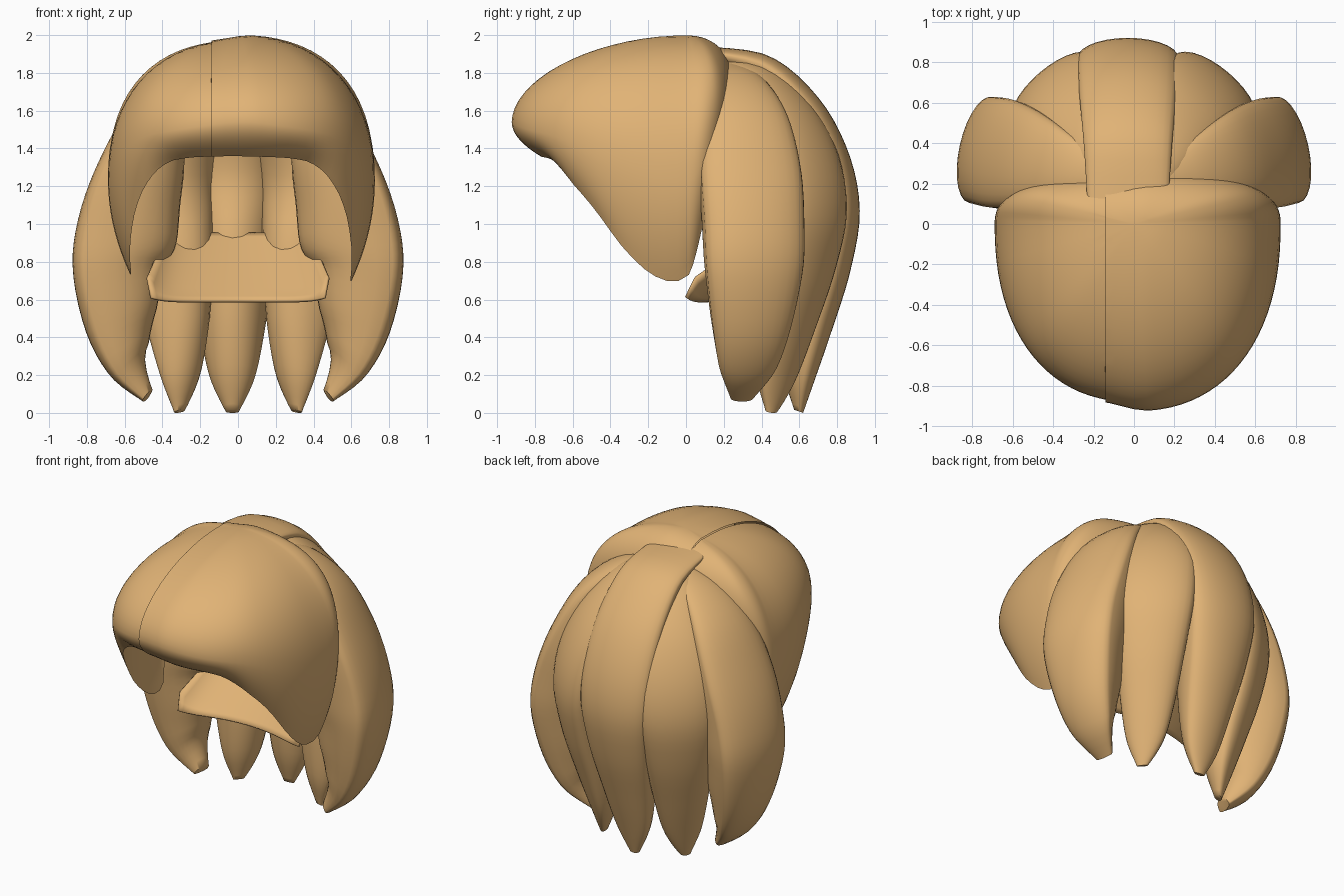
import bpy, bmesh, math
from mathutils import Vector

if "Cube" in bpy.data.objects:
    bpy.data.objects.remove(bpy.data.objects["Cube"])

hair = bpy.data.materials.new("blond_hair")
hair.diffuse_color = (0.75, 0.45, 0.18, 1)
hair.use_nodes = True
hair.node_tree.nodes["Principled BSDF"].inputs["Base Color"].default_value = hair.diffuse_color


def catmull(a, b, c, d, t):
    return b + 0.5 * t * (c - a + t * (2*a - 5*b + 4*c - d + t * (3*(b - c) + d - a)))


def sample(rows, s):
    """Smoothly sample a list of equal-length tuples, s in 0..1."""
    f = s * (len(rows) - 1)
    i = min(int(f), len(rows) - 2)
    k = [rows[max(0, min(len(rows) - 1, i + j))] for j in (-1, 0, 1, 2)]
    return [catmull(*v, f - i) for v in zip(*k)]


def keyed(keys, x):
    """Linear value through (position, value) keys."""
    for (x0, v0), (x1, v1) in zip(keys, keys[1:]):
        if x <= x1:
            return v0 + (v1 - v0) * (x - x0) / (x1 - x0)
    return keys[-1][1]


def soft(keys, x):
    return sum(keyed(keys, min(180, abs(x + d))) for d in (-6, -3, 0, 3, 6)) / 5


def power(v, p):
    return math.copysign(abs(v) ** p, v)


def finish(name, bm, angle=50):
    bmesh.ops.remove_doubles(bm, verts=bm.verts, dist=0.0005)
    bmesh.ops.recalc_face_normals(bm, faces=bm.faces)
    mesh = bpy.data.meshes.new(name)
    bm.to_mesh(mesh)
    bm.free()
    mesh.materials.append(hair)
    ob = bpy.data.objects.new(name, mesh)
    bpy.context.collection.objects.link(ob)
    bpy.ops.object.select_all(action='DESELECT')
    ob.select_set(True)
    bpy.context.view_layer.objects.active = ob
    bpy.ops.object.shade_smooth_by_angle(angle=math.radians(angle))
    return ob


def skin(bm, rings, closed=True):
    vs = [[bm.verts.new(p) for p in r] for r in rings]
    n = len(vs[0])
    for a, b in zip(vs, vs[1:]):
        for j in range(n if closed else n - 1):
            bm.faces.new((a[j], a[(j+1) % n], b[(j+1) % n], b[j]))
    return vs


# Fringe: hollow dome, heights of its widest line and lower rim by angle from the front
WIDEST = [(0, 1.55), (45, 1.47), (90, 1.2), (113, 1.4), (130, 1.55), (180, 1.72)]
RIM = [(0, 1.36), (25, 1.35), (38, 1.32), (57, 1.1), (71, 0.82), (83, 0.68), (91, 0.69),
       (100, 0.85), (110, 1.05), (125, 1.4), (180, 1.65)]
CURL = [(0, 0.17), (25, 0.15), (45, 0.08), (65, 0.1), (85, 0.19), (100, 0.12), (120, 0.04),
        (180, 0.03)]
ROUND = [(0, 1.85), (90, 2.25), (180, 2.25)]


def fringe_point(deg, s, thick):
    th = math.radians(deg)
    ze, zb, curl = soft(WIDEST, abs(deg)), soft(RIM, abs(deg)), soft(CURL, abs(deg))
    e = 2 / keyed(ROUND, abs(deg))
    # rounded-square outline, tighter behind the ears
    k = 2 / 2.25 if abs(deg) < 90 else 2 / 2.5
    ox = 0.725 * power(math.sin(th), k)
    oy = -power(math.cos(th), k) * (0.925 if abs(deg) < 90 else 0.26)
    if s < 0.65:
        a = s / 0.65 * math.pi / 2
        r = math.sin(a) ** e * (1 - thick)
        z = ze + (2 - thick - ze) * max(0, math.cos(a)) ** e
    else:
        t = (s - 0.65) / 0.35
        r = (1 - curl * t ** 2) - thick * (1 - t ** 1.5)
        z = ze - (ze - zb) * t
    return Vector((ox * r, oy * r, z))


def fringe(name, side):
    bm = bmesh.new()
    steps = [(i / 26, 0) for i in range(27)] + [(i / 26, 0.1) for i in range(25, -1, -1)]
    skin(bm, [[fringe_point(-180 + 4 * k, s, t) for k in range(90)] for s, t in steps])
    bmesh.ops.remove_doubles(bm, verts=bm.verts, dist=0.0005)
    bmesh.ops.bisect_plane(bm, geom=bm.verts[:] + bm.edges[:] + bm.faces[:],
                           plane_co=(-0.14, 0, 0), plane_no=(side, 0, 0), clear_inner=True)
    for v in bm.verts:
        # the right half swells over the left one at the parting
        u = max(0, min(1, (v.co.x + 0.14) / 0.22))
        k = 0.95 if side < 0 else 0.965 + 0.035 * u * u * (3 - 2 * u)
        z = 1.4 + (v.co.z - 1.4) * k
        v.co = Vector((v.co.x if abs(v.co.x + 0.14) < 0.001 else v.co.x * k, v.co.y * k, z))
    return finish(name, bm)


fringe("fringe_right", 1)
fringe("fringe_left", -1)

# Back locks: rows of (reach from crown, height, half width, bulge, inner depth)
BACK = [(-0.10, 1.94, .20, .03, .06), (.24, 1.89, .22, .06, .12), (.50, 1.67, .24, .08, .19),
        (.66, 1.38, .25, .09, .25), (.72, 1.07, .25, .10, .31), (.67, .75, .22, .10, .31),
        (.57, .43, .175, .09, .22), (.48, .17, .12, .06, .12), (.42, .0, .035, .02, .03)]
SIDE = [(.05, 1.88, .06, .03, .04), (.34, 1.80, .15, .05, .12), (.57, 1.62, .23, .08, .27),
        (.74, 1.33, .27, .09, .38), (.85, 1.03, .27, .10, .43), (.88, .75, .26, .10, .38),
        (.81, .42, .21, .09, .30), (.68, .19, .15, .06, .19), (.51, .06, .06, .02, .06)]


def lock(name, rows, az0, az1, mirror=1, shift=0, drop=0, taper=0):
    bm = bmesh.new()
    n, m = 36, 28

    def spine(s):
        r, z, w, b, d = sample(rows, s)
        w *= 1 - taper * max(0, 1 - s / 0.35)
        az = math.radians(az0 + (az1 - az0) * s ** 2)
        u = Vector((math.cos(az), -math.sin(az), 0))
        p = Vector((r * math.sin(az) + shift, 0.2 + r * math.cos(az), z - drop * (1 - s)))
        return p, u, w, b, d

    rings = []
    for i in range(n + 1):
        s = i / n
        p, u, w, b, d = spine(s)
        tan = (spine(min(1, s + .01))[0] - spine(max(0, s - .01))[0]).normalized()
        out = u.cross(tan).normalized()
        ring = []
        for j in range(m):
            a = 2 * math.pi * j / m
            c, q = math.cos(a), math.sin(a)
            v = p + u * (w * c) + out * (-b + (b if q > 0 else d) * q)
            ring.append((v.x * mirror, v.y, max(0, v.z)))
        rings.append(ring)
    vs = skin(bm, rings)
    bm.faces.new(vs[0])
    bm.faces.new(vs[-1])
    return finish(name, bm, 60)


lock("back_lock_centre", BACK, 0, 0, shift=-0.03)
for tag, mir in (("right", 1), ("left", -1)):
    lock("back_lock_" + tag, BACK, 37, 51, mir, drop=0.05, taper=0.4)
    lock("side_lock_" + tag, SIDE, 77, 79, mir)

# Nape: curved sheet sloping up and back into the locks
bm = bmesh.new()
grid = []
for i in range(17):
    v = i / 16
    row = []
    for j in range(33):
        u = -1 + j / 16
        row.append((u * (0.46 + 0.035 * min(1, v * 8)) * (1 - 0.25 * v), 0.11 * (1 - u * u) + 0.41 * v,
                    0.59 + 0.36 * v + 0.07 * abs(u) ** 8 * min(1, v * 8) * (1 - v) + 0.02 * u ** 8))
    grid.append(row)
skin(bm, grid, closed=False)
nape = finish("nape", bm)
mod = nape.modifiers.new("thickness", 'SOLIDIFY')
mod.thickness = 0.015
mod.offset = 0
